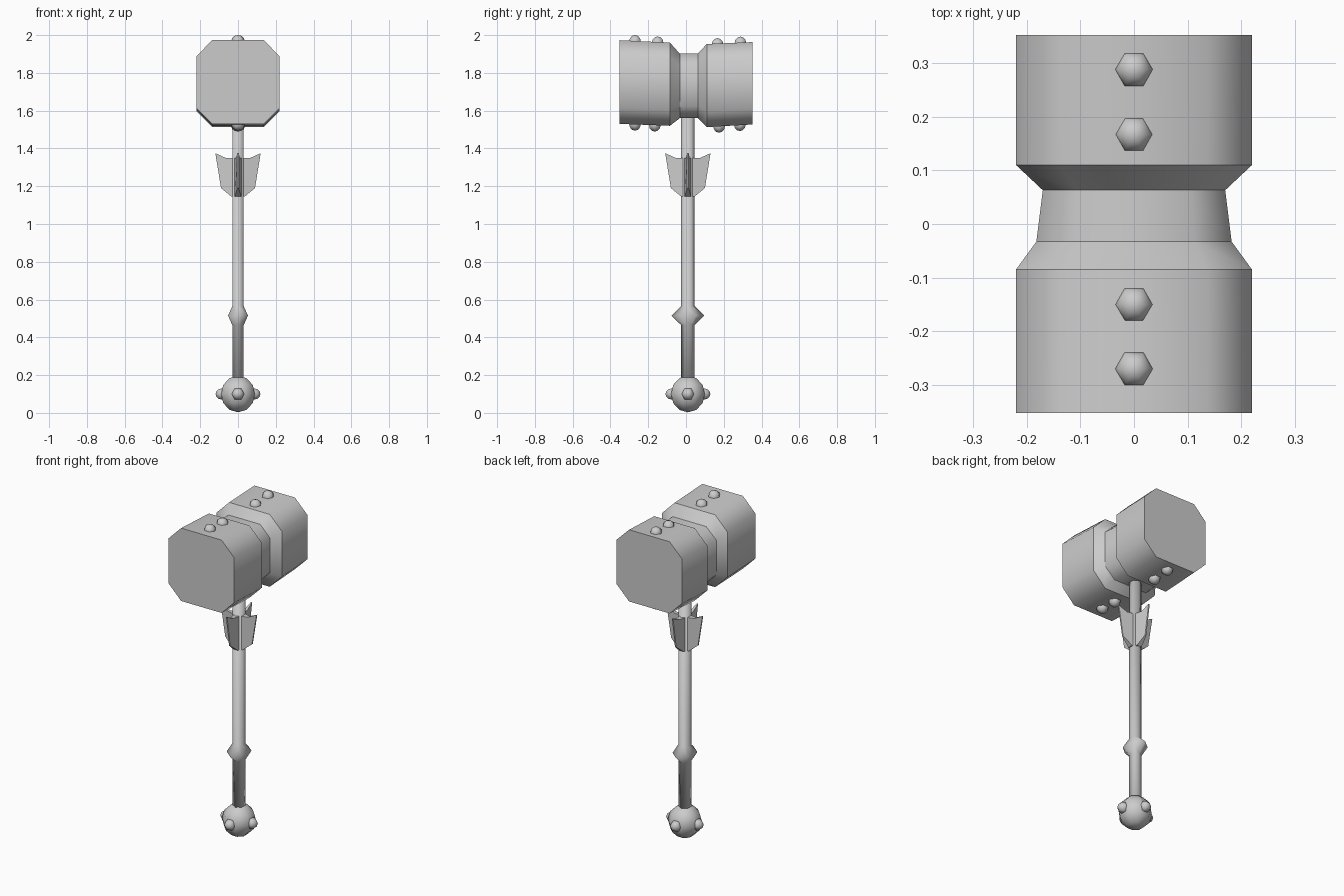
import bpy, bmesh
from math import sin, cos, pi
from mathutils import Matrix, Vector

if "Cube" in bpy.data.objects:
    bpy.data.objects.remove(bpy.data.objects["Cube"])

grey = bpy.data.materials.new("plain_grey")
grey.use_nodes = True
GREY = (0.6, 0.6, 0.6, 1)
grey.diffuse_color = GREY
grey.node_tree.nodes["Principled BSDF"].inputs["Base Color"].default_value = GREY

AXIS_Y = 0.01  # the handle sits slightly behind the middle of the head


def finish(bm, name, smooth=True):
    bmesh.ops.recalc_face_normals(bm, faces=bm.faces)
    for f in bm.faces:
        f.smooth = smooth
    mesh = bpy.data.meshes.new(name)
    bm.to_mesh(mesh)
    bm.free()
    mesh.materials.append(grey)
    obj = bpy.data.objects.new(name, mesh)
    bpy.context.collection.objects.link(obj)
    return obj


def loft(name, rings, sharp_rings):
    """Skin a list of equal-sized point rings and cap both ends."""
    bm = bmesh.new()
    loops = [[bm.verts.new(p) for p in ring] for ring in rings]
    n = len(loops[0])
    for a, b in zip(loops, loops[1:]):
        for i in range(n):
            j = (i + 1) % n
            bm.faces.new((a[i], a[j], b[j], b[i]))
    bm.faces.new(loops[0])
    bm.faces.new(loops[-1])
    if sharp_rings:
        for loop in loops:
            for i in range(n):
                bm.edges.get((loop[i], loop[(i + 1) % n])).smooth = False
    return finish(bm, name)


def ball(name, centre, radius, segments, rings, axis=(0, 0, 1), turn=0.0):
    bm = bmesh.new()
    bmesh.ops.create_uvsphere(bm, u_segments=segments, v_segments=rings, radius=radius)
    tilt = Vector((0, 0, 1)).rotation_difference(Vector(axis)).to_matrix().to_4x4()
    bm.transform(Matrix.Translation(centre) @ tilt @ Matrix.Rotation(turn, 4, 'Z'))
    return finish(bm, name)


# Hammer head: chamfered boxes joined by a narrow waist
CHAMFER = 0.62


def octagon(y, half, low, high):
    mid, h = (low + high) / 2, (high - low) / 2
    c = CHAMFER
    corners = [(1, c), (c, 1), (-c, 1), (-1, c), (-1, -c), (-c, -1), (c, -1), (1, -c)]
    return [(half * u, y, mid + h * v) for u, v in corners]


loft("hammer_head", [octagon(*s) for s in (
    (-0.352, 0.22, 1.53, 1.973), (-0.085, 0.22, 1.52, 1.96),
    (-0.033, 0.182, 1.56, 1.902), (0.063, 0.17, 1.56, 1.902),
    (0.11, 0.22, 1.513, 1.953), (0.352, 0.22, 1.527, 1.963))], True)

# Rivets on the top and bottom of the head
for name, spots in {
        "top_rivet": ((-0.27, 1.965), (-0.15, 1.957), (0.167, 1.948), (0.288, 1.956)),
        "bottom_rivet": ((-0.27, 1.53), (-0.165, 1.525), (0.175, 1.519), (0.285, 1.528))}.items():
    for y, z in spots:
        ball(name, (0, y, z), 0.036, 6, 6, turn=pi / 2)


# Six-sided shaft with a pointed collar
def hexagon(z, rx, ry):
    return [(rx * sin(i * pi / 3), AXIS_Y + ry * cos(i * pi / 3), z) for i in range(6)]


loft("shaft", [hexagon(*s) for s in (
    (0.15, 0.035, 0.036), (0.465, 0.035, 0.036), (0.515, 0.061, 0.087),
    (0.565, 0.035, 0.036), (1.58, 0.035, 0.036))], False)

# Four wedge fins, thick at the shaft and thin at the outside
fin_profile = [(0.02, 1.145), (0.035, 1.145), (0.09, 1.19),
               (0.12, 1.375), (0.065, 1.35), (0.02, 1.35)]
for k in range(4):
    bm = bmesh.new()
    sides = []
    for s in (-1, 1):
        sides.append([bm.verts.new((r, s * max(0.004, 0.024 - 0.22 * r), z))
                      for r, z in fin_profile])
    a, b = sides
    bm.faces.new(a)
    bm.faces.new(b)
    for i in range(len(a)):
        j = (i + 1) % len(a)
        bm.faces.new((a[i], a[j], b[j], b[i]))
    bm.transform(Matrix.Translation((0, AXIS_Y, 0)) @ Matrix.Rotation(k * pi / 2, 4, 'Z'))
    finish(bm, "shaft_fin", smooth=False)

# Pommel ball with four studs
ball("pommel", (0, AXIS_Y, 0.1), 0.097, 8, 6, turn=pi / 8)
for dx, dy in ((1, 0), (-1, 0), (0, 1), (0, -1)):
    ball("pommel_stud", (0.085 * dx, AXIS_Y + 0.085 * dy, 0.1), 0.034, 6, 6,
         axis=(dx, dy, 0), turn=pi / 2 if dy else 0)
